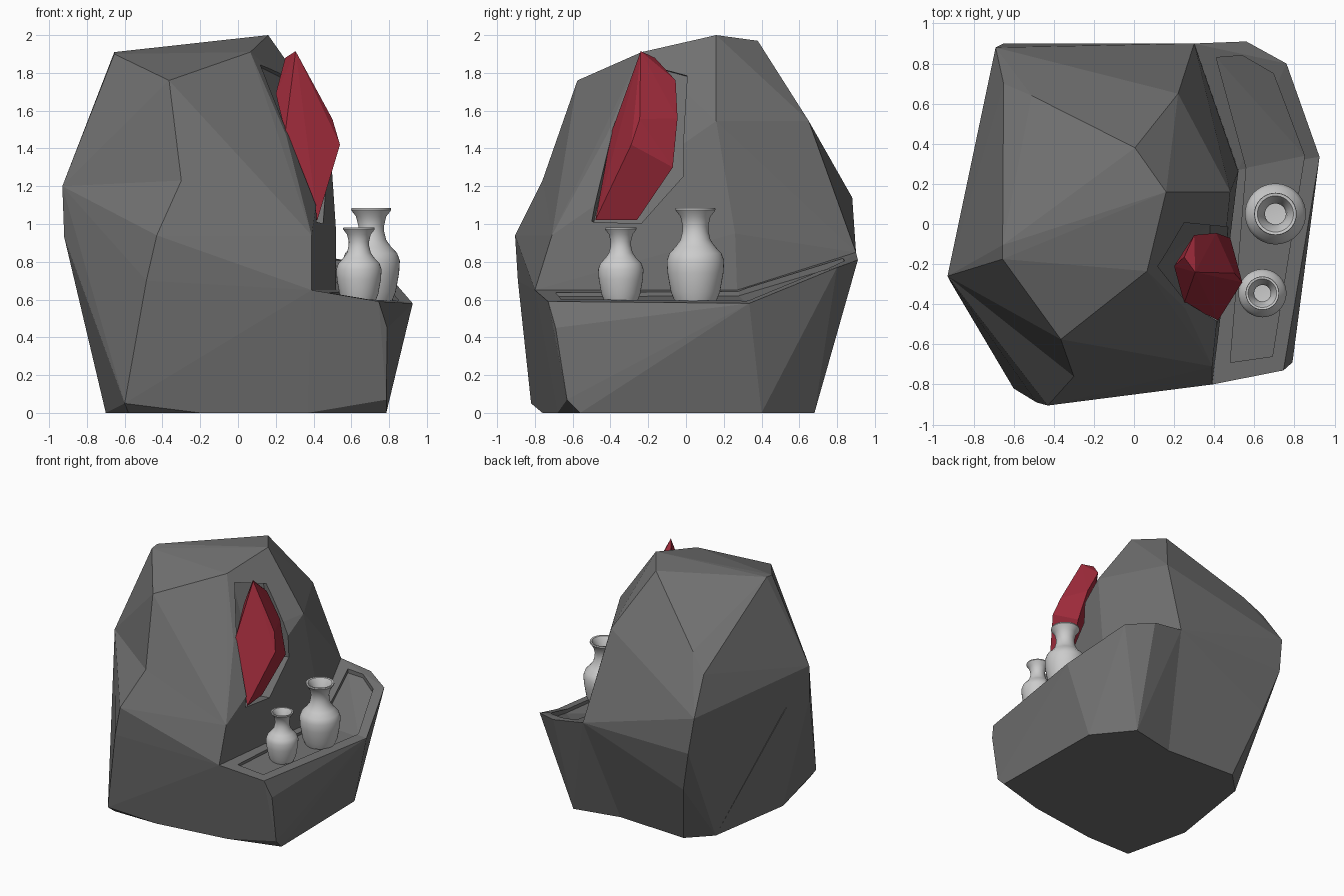
import bpy, bmesh, math

if "Cube" in bpy.data.objects:
    bpy.data.objects.remove(bpy.data.objects["Cube"])


def hull(name, points):
    """Faceted solid: convex hull of a few corner points."""
    bm = bmesh.new()
    for p in points:
        bm.verts.new(p)
    bmesh.ops.convex_hull(bm, input=bm.verts)
    bmesh.ops.delete(bm, geom=[v for v in bm.verts if not v.link_faces], context='VERTS')
    bmesh.ops.dissolve_limit(bm, angle_limit=math.radians(2), verts=bm.verts, edges=bm.edges)
    bmesh.ops.recalc_face_normals(bm, faces=bm.faces)
    me = bpy.data.meshes.new(name)
    bm.to_mesh(me)
    bm.free()
    ob = bpy.data.objects.new(name, me)
    bpy.context.collection.objects.link(ob)
    return ob


def combine(target, other, operation):
    """Apply a boolean and remove the helper."""
    mod = target.modifiers.new("bool", 'BOOLEAN')
    mod.object, mod.operation, mod.solver = other, operation, 'EXACT'
    bpy.context.view_layer.objects.active = target
    bpy.ops.object.modifier_apply(modifier=mod.name)
    bpy.data.objects.remove(other)


def slab(points, down, up):
    """Points moved by two offsets, as hull input for a cutter."""
    return [tuple(a + b for a, b in zip(p, o)) for o in (down, up) for p in points]


def paint(ob, name, color):
    mat = bpy.data.materials.new(name)
    mat.diffuse_color = color
    mat.use_nodes = True
    mat.node_tree.nodes["Principled BSDF"].inputs["Base Color"].default_value = mat.diffuse_color
    ob.data.materials.clear()
    ob.data.materials.append(mat)


# Corners shared between the pieces of rock
step_front, step_mid, step_back = (.39, -.80, .65), (.52, .27, .65), (.30, .90, .85)
corner, wall_mid, wall_front = (.925, .335, .58), (.52, .26, .95), (.39, -.71, .94)
brow, left_top, left_low = (-.30, -.76, 1.23), (-.93, -.26, 1.20), (-.92, -.28, .93)
back_top, back_low = (-.69, .88, 1.14), (-.65, .90, .85)
base_front, base_right, base_side, base_corner, base_back = (
    (.37, -.68, 0), (.785, -.56, 0), (.77, .40, 0), (.54, .68, 0), (.17, .60, 0))
base_left = [(-.42, .63, 0), (-.59, .46, 0), (-.70, -.25, 0)]

# Upper boulder and back
rock = hull("rock", [
    (.16, .16, 2.0), (.005, .38, 1.97), (.065, -.235, 1.91),
    (-.655, -.105, 1.91), (-.655, -.175, 1.90), (-.365, -.575, 1.76),
    (.255, -.42, 1.47), (.48, .16, 1.545), (.22, .65, 1.545), (-.51, .64, 1.55),
    (-.65, .70, 1.42), (-.55, .82, .50),
    brow, left_top, left_low, wall_front, wall_mid, back_top, back_low,
    step_mid, step_back, base_back, *base_left])

# Lower front of the boulder
combine(rock, hull("lower_front", [
    brow, (-.43, -.905, .94), (-.485, -.89, .70), (-.60, -.82, .05), wall_front,
    wall_mid, step_front, step_mid, left_top, left_low, (-.865, -.035, .90), base_front,
    (-.20, -.76, 0), (-.58, -.76, 0), base_back, *base_left]), 'UNION')

# Ledge in two pieces: level front, rising back
combine(rock, hull("ledge_front", [
    step_front, step_mid, corner, (.745, -.73, .59), (.79, -.69, .45),
    (.785, -.63, .07), base_front, base_right, base_side, (0, 0, 0)]), 'UNION')
combine(rock, hull("ledge_back", [
    step_mid, corner, (.76, .80, .77), (.56, .91, .81), step_back,
    base_side, base_corner, base_back, (0, 0, 0)]), 'UNION')

# Shallow tray in the ledge
tray_front = [(.48, -.69, .64), (.69, -.66, .605), (.85, .34, .59), (.56, .28, .645)]
tray_back = [(.85, .34, .59), (.695, .75, .75), (.54, .84, .80), (.41, .83, .81), (.56, .28, .645)]
for pts in (tray_front, tray_back):
    combine(rock, hull("tray_cutter", slab(pts, (0, 0, -.025), (0, 0, .10))), 'DIFFERENCE')

# Socket for the gem
socket = [(.18, -.22, 1.85), (.30, 0, 1.79), (.46, -.015, 1.25),
          (.45, -.24, 1.0), (.41, -.50, 1.01), (.28, -.395, 1.48)]
combine(rock, hull("socket_cutter", slab(socket, (-.08, .01, -.01), (.2, -.02, .03))), 'DIFFERENCE')
paint(rock, "dark_grey", (.165, .165, .165, 1))

# Red gem
gem = hull("gem", [
    (.305, -.24, 1.915), (.25, -.165, 1.88), (.30, -.055, 1.76), (.41, -.045, 1.56),
    (.48, -.07, 1.30), (.40, -.26, 1.02), (.42, -.48, 1.02), (.25, -.395, 1.485),
    (.20, -.21, 1.69), (.50, -.245, 1.555), (.54, -.29, 1.42), (.30, -.22, 1.30)])
paint(gem, "red", (.36, .025, .045, 1))


# Turned vases
def vase(name, x, y, z, scale, sides=40):
    profile = [(0, 0), (.11, 0), (.13, .05), (.148, .15), (.152, .215), (.138, .255),
               (.105, .29), (.08, .325), (.069, .37), (.068, .40), (.08, .45), (.10, .475),
               (.106, .485), (.104, .495), (.09, .493), (.062, .44), (.052, .39), (.06, .34),
               (0, .335)]
    bm = bmesh.new()
    vs = [bm.verts.new((r * scale, 0, h * scale)) for r, h in profile]
    es = [bm.edges.new(pair) for pair in zip(vs, vs[1:])]
    bmesh.ops.spin(bm, geom=vs + es, cent=(0, 0, 0), axis=(0, 0, 1),
                   angle=math.tau, steps=sides)
    bmesh.ops.remove_doubles(bm, verts=bm.verts, dist=1e-4)
    bmesh.ops.recalc_face_normals(bm, faces=bm.faces)
    me = bpy.data.meshes.new(name)
    bm.to_mesh(me)
    bm.free()
    ob = bpy.data.objects.new(name, me)
    bpy.context.collection.objects.link(ob)
    ob.location = (x, y, z)
    bpy.ops.object.select_all(action='DESELECT')
    ob.select_set(True)
    bpy.context.view_layer.objects.active = ob
    bpy.ops.object.shade_smooth_by_angle(angle=math.radians(40))


vase("large_vase", .705, .05, .59, 1.0)
vase("small_vase", .64, -.345, .59, .79)
